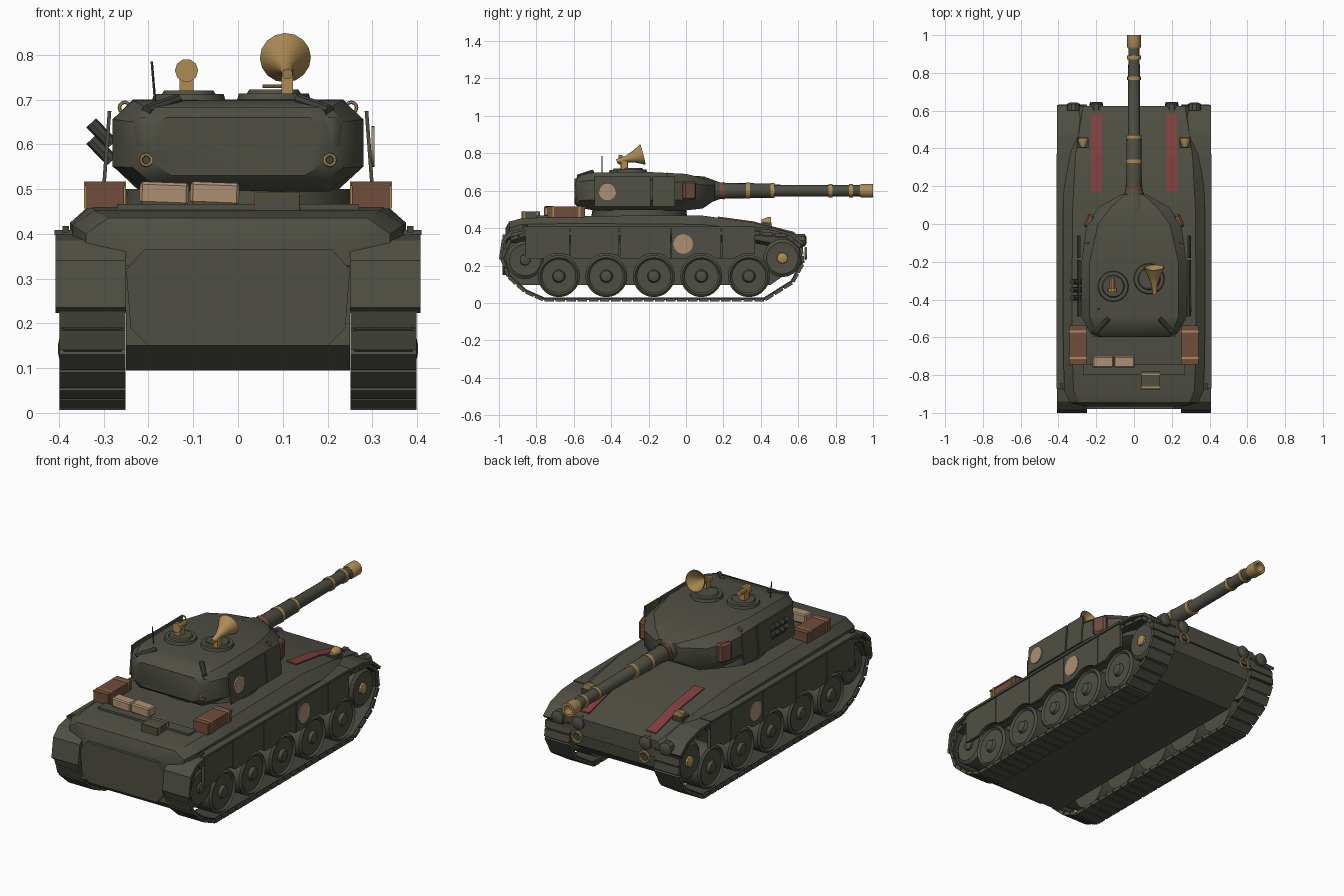
import bpy, bmesh, math
from mathutils import Vector, Matrix

cube = bpy.data.objects.get("Cube")
if cube:
    bpy.data.objects.remove(cube)

def material(name, r, g, b):
    m = bpy.data.materials.new(name)
    m.use_nodes = True
    m.diffuse_color = (r, g, b, 1)
    m.node_tree.nodes["Principled BSDF"].inputs["Base Color"].default_value = (r, g, b, 1)
    return m

OLIVE = material("olive", .078, .078, .058)
DARK = material("dark steel", .055, .057, .046)
GOLD = material("brass", .42, .26, .09)
BROWN = material("leather brown", .17, .075, .045)
TAN = material("tan", .42, .28, .17)
RED = material("faded red", .22, .05, .05)

def finish(name, bm, mat, smooth=None):
    bmesh.ops.recalc_face_normals(bm, faces=bm.faces)
    me = bpy.data.meshes.new(name)
    bm.to_mesh(me)
    bm.free()
    me.materials.append(mat)
    ob = bpy.data.objects.new(name, me)
    bpy.context.collection.objects.link(ob)
    if smooth:
        bpy.ops.object.select_all(action='DESELECT')
        ob.select_set(True)
        bpy.context.view_layer.objects.active = ob
        bpy.ops.object.shade_smooth_by_angle(angle=math.radians(smooth))
    return ob

def skin(name, rings, mat, smooth=None):
    """Bridge equal closed rings of points and cap both ends."""
    bm = bmesh.new()
    rows = [[bm.verts.new(p) for p in ring] for ring in rings]
    n = len(rows[0])
    for a, b in zip(rows, rows[1:]):
        for i in range(n):
            bm.faces.new((a[i], a[(i + 1) % n], b[(i + 1) % n], b[i]))
    bm.faces.new(rows[0])
    bm.faces.new(rows[-1])
    return finish(name, bm, mat, smooth)

def prism(name, yz, x0, x1, mat):
    return skin(name, [[(x, y, z) for y, z in yz] for x in (x0, x1)], mat)

def box(name, center, size, mat, rot=None, bevel=0):
    bm = bmesh.new()
    bmesh.ops.create_cube(bm, size=1, matrix=Matrix.Diagonal((*size, 1)))
    if bevel:
        bmesh.ops.bevel(bm, geom=bm.edges[:], offset=bevel, segments=1, affect='EDGES')
    ob = finish(name, bm, mat)
    ob.location = center
    if rot:
        ob.rotation_euler = rot
    return ob

def turned(name, start, axis, profile, mat, n=16, smooth=35):
    """Lathe (radius, distance) pairs about an axis."""
    q = Vector((0, 0, 1)).rotation_difference(Vector(axis))
    rings = [[Vector(start) + q @ Vector((r * math.cos(math.tau * i / n), r * math.sin(math.tau * i / n), d))
              for i in range(n)] for r, d in profile]
    return skin(name, rings, mat, smooth)

def rod(name, a, b, r, mat, n=8):
    d = Vector(b) - Vector(a)
    return turned(name, a, d, [(r, 0), (r, d.length)], mat, n)

def hoop(name, center, R, r, mat, rot):
    bpy.ops.mesh.primitive_torus_add(location=center, rotation=rot, major_radius=R, minor_radius=r,
                                     major_segments=12, minor_segments=6)
    ob = bpy.context.object
    ob.name = name
    ob.data.materials.append(mat)

def loft(name, stations, mat, smooth):
    """Stations: y, then half-section points from top to bottom, mirrored in x."""
    rings = []
    for y, *half in stations:
        rings.append([(x, y, z) for x, z in half] + [(-x, y, z) for x, z in reversed(half)])
    return skin(name, rings, mat, smooth)

# Hull: lower tub, upper body and stern plate
prism("lower_hull", [(-.96, .36), (-.965, .15), (-.9, .095), (.45, .095), (.6, .2), (.62, .34), (.3, .4), (-.9, .41)],
      -.25, .25, OLIVE)
hull = [(-.965, .22, .40, .25, .38), (-.945, .29, .435, .34, .40), (-.88, .32, .452, .37, .42),
        (-.6, .33, .465, .375, .425), (.08, .325, .468, .375, .42), (.36, .31, .43, .365, .39), (.625, .27, .36, .29, .335)]
loft("upper_hull", [(y, (wt, zt), (ws, zs), (ws, zs - .05), (ws - .05, .32 if y < .6 else .27))
                    for y, wt, zt, ws, zs in hull], OLIVE, 25)
stern = [(-.24, .19), (-.2, .15), (.2, .15), (.24, .19), (.25, .32), (.21, .365), (-.21, .365), (-.25, .32)]
skin("stern_plate", [[(x, y, z) for x, z in stern] for y in (-.98, -.95)], OLIVE)
box("engine_deck", (0, -.77, .457), (.54, .06, .02), OLIVE)
turned("turret_ring", (0, -.25, .44), (0, 0, 1), [(.26, 0), (.25, .06)], OLIVE, 32)

# Running gear on each side
WHEELS = [-.68 + .254 * i for i in range(5)]
LOOP = [Vector(p) for p in ((-.76, .016), (.42, .016), (.57, .11), (.625, .21), (.615, .3), (.54, .36), (.4, .372),
                            (-.85, .372), (-.94, .34), (-.985, .24), (-.95, .14), (-.86, .06))]

def skirt_panel(s, y0, y1):
    steps = 20
    low = []
    for i in range(steps + 1):
        y = y0 + (y1 - y0) * i / steps
        z = .235
        for w in WHEELS:
            if abs(y - w) < .122:
                z = max(z, .143 + math.sqrt(.122 ** 2 - (y - w) ** 2))
        low.append((y, z))
    prism("skirt_panel", low + [(y1, .405), (y0, .405)], s * .385, s * .402, OLIVE)

for s in (1, -1):
    # Track band and links
    bm = bmesh.new()
    rows = [[bm.verts.new((s * x, p.x, p.y)) for p in LOOP] for x in (.26, .39)]
    for i in range(len(LOOP)):
        j = (i + 1) % len(LOOP)
        bm.faces.new((rows[0][i], rows[0][j], rows[1][j], rows[1][i]))
    band = finish("track_band", bm, DARK)
    band.modifiers.new("thickness", 'SOLIDIFY').thickness = .014
    for i, a in enumerate(LOOP):
        d = LOOP[(i + 1) % len(LOOP)] - a
        count = max(1, round(d.length / .06))
        for k in range(count):
            c = a + d * ((k + .5) / count)
            box("track_link", (s * .325, c.x, max(c.y, .009)), (.148, d.length / count * .86, .018), OLIVE,
                (math.atan2(d.y, d.x), 0, 0))
    # Road wheels, drive wheel and idler
    for y in WHEELS:
        turned("road_wheel", (s * .27, y, .143), (s, 0, 0),
               [(.112, 0), (.112, .112), (.1, .122), (.09, .112), (.035, .112), (.028, .128), (.01, .132)], OLIVE, 28)
    for name, y, z, hub in (("drive_wheel", .515, .24, GOLD), ("idler_wheel", -.86, .23, OLIVE)):
        turned(name, (s * .27, y, z), (s, 0, 0), [(.102, 0), (.102, .1), (.085, .112), (.06, .108)], OLIVE, 20)
        turned(name + "_hub", (s * .37, y, z), (s, 0, 0), [(.032, 0), (.028, .018), (.012, .024)], hub, 10)
    # Skirts, fenders and painted disc
    cuts = [-.86, -.62, -.356, -.08, .19, .37]
    for a, b in zip(cuts, cuts[1:]):
        skirt_panel(s, a + .002, b - .002)
    turned("skirt_disc", (s * .4, -.015, .315), (s, 0, 0), [(.052, 0), (.052, .006)], TAN, 24)
    box("side_fender", (s * .375, -.25, .403), (.07, 1.24, .012), OLIVE)
    for name, curve in (("nose_fender", [(.36, .405), (.47, .4), (.57, .37), (.63, .32)]),
                        ("stern_fender", [(-.84, .405), (-.94, .385), (-.985, .34), (-1, .235)])):
        prism(name, curve + [(y * .985, z - .012) for y, z in reversed(curve)], s * .25, s * .408, OLIVE)
    # Nose fittings, lamps and painted stripe
    for x in (.2, .32):
        turned("nose_lug", (s * x, .6, .335), (0, 1, 0), [(.035, 0), (.035, .035), (.02, .043)], OLIVE, 10)
    hoop("tow_ring", (s * .2, .64, .265), .028, .007, GOLD, (math.pi / 2, 0, 0))
    box("lamp_base", (s * .27, .43, .415), (.06, .055, .03), DARK)
    turned("head_lamp", (s * .27, .405, .435), (0, 1, 0), [(.012, 0), (.026, .035), (.026, .05)], GOLD, 10)
    box("lamp_guard", (s * .385, -.86, .41), (.015, .03, .014), DARK)
    for y0, y1, z0, z1 in ((.17, .36, .459, .433), (.36, .58, .433, .376)):
        prism("deck_stripe", [(y0, z0 - .004), (y1, z1 - .004), (y1, z1 + .003), (y0, z0 + .003)],
              s * .17, s * .228, RED)
    # Stowage chests with straps
    box("chest", (s * .297, -.64, .483), (.084, .2, .055), BROWN)
    box("chest_lid", (s * .297, -.64, .511), (.09, .206, .008), BROWN)
    for y in (-.71, -.57):
        box("chest_strap", (s * .297, y, .487), (.094, .01, .06), GOLD)

# Deck stowage
for x, w in ((-.165, .11), (-.052, .11)):
    box("bedroll", (x, -.73, .49), (w, .06, .05), TAN, (0, .04, 0), .006)
box("tool_box", (.088, -.83, .468), (.098, .1, .044), OLIVE)
for y in (-.865, -.795):
    box("tool_box_strap", (.088, y, .469), (.102, .008, .046), GOLD)

# Turret shell
turret = [(-.597, .16, .66, .19, .64, .56, .15, .53), (-.57, .205, .683, .235, .65, .548, .185, .508),
          (-.49, .235, .698, .28, .656, .55, .2, .495), (-.2, .235, .7, .278, .655, .55, .22, .495),
          (0, .19, .69, .25, .645, .55, .2, .495), (.09, .12, .668, .185, .63, .55, .14, .505),
          (.155, .05, .645, .07, .63, .565, .05, .55)]
loft("turret", [(y, (a, za), (b, zb), (b, zc), (c, zd)) for y, a, za, b, zb, zc, c, zd in turret], OLIVE, 32)

for s in (1, -1):
    # Leaning side armour, cheek packs and lifting hooks
    for y0, y1 in ((-.49, -.19), (-.18, -.06)):
        skin("side_armour", [[(s * .283, y, .675), (s * .291, y, .675), (s * .303, y, .515), (s * .295, y, .515)]
                             for y in (y0, y1)], OLIVE)
    box("cheek_pack", (s * .237, .015, .6), (.04, .075, .1), BROWN, (0, 0, s * .35), .01)
    hoop("lifting_hook", (s * .253, .0 - .1, .682), .012, .004, GOLD, (math.pi / 2, 0, 0))
    turned("stern_pod", (s * .2, -.555, .53), (0, 0, 1), [(.018, 0), (.03, .04), (.038, .11), (.03, .13)], OLIVE, 10)
    hoop("pod_ring", (s * .205, -.592, .565), .012, .004, GOLD, (math.pi / 2, 0, 0))
    rod("vent_pipe", (s * .205, -.575, .675), (s * .135, -.5, .7), .013, DARK)
turned("turret_disc", (.298, -.42, .595), (1, 0, 0), [(.046, 0), (.046, .007)], TAN, 24)
for row in range(2):
    for k in range(3):
        rod("smoke_tube", (-.282, -.39 + .042 * k, .6 - .037 * row), (-.328, -.39 + .042 * k, .648 - .037 * row),
            .015, DARK)

# Gun with collars
turned("mantlet", (0, .05, .6), (0, 1, 0), [(.08, 0), (.075, .05), (.045, .13)], OLIVE, 20)
turned("gun_sleeve", (0, .15, .6), (0, 1, 0), [(.05, 0), (.053, .012), (.044, .02), (.044, .045), (.047, .055)], BROWN)
turned("gun_barrel", (0, .15, .6), (0, 1, 0), [(.042, 0), (.039, .3), (.032, .32), (.03, .8)], OLIVE)
for y, r in ((.33, .043), (.46, .04), (.77, .036), (.88, .037)):
    turned("barrel_collar", (0, y - .008, .6), (0, 1, 0), [(r, 0), (r, .02)], GOLD)
turned("muzzle", (0, .93, .6), (0, 1, 0), [(.032, 0), (.037, .01), (.037, .07), (.024, .07), (.022, .03)], GOLD)

# Roof hatches and brass instruments
for x, y, z in ((-.11, -.33, .698), (.08, -.29, .7)):
    turned("hatch_ring", (x, y, z), (0, 0, 1), [(.082, 0), (.078, .014), (.06, .014), (.055, .022)], OLIVE, 20)
box("periscope_stand", (-.115, -.33, .74), (.032, .04, .05), GOLD)
turned("periscope", (-.115, -.36, .765), (0, 1, 0), [(.026, 0), (.026, .02), (.014, .022), (.014, .075)], GOLD, 10)
box("horn_stand", (.11, -.33, .735), (.025, .035, .05), GOLD)
turned("horn", (.11, -.37, .757), (-.03, 1, .26),
       [(.012, 0), (.016, .05), (.034, .1), (.057, .145), (.052, .145), (.028, .1), (.01, .05)], GOLD, 16)
rod("horn_crank", (.055, -.34, .73), (.11, -.34, .73), .004, GOLD)
rod("aerial", (-.185, -.45, .69), (-.193, -.45, .785), .003, DARK, 5)
